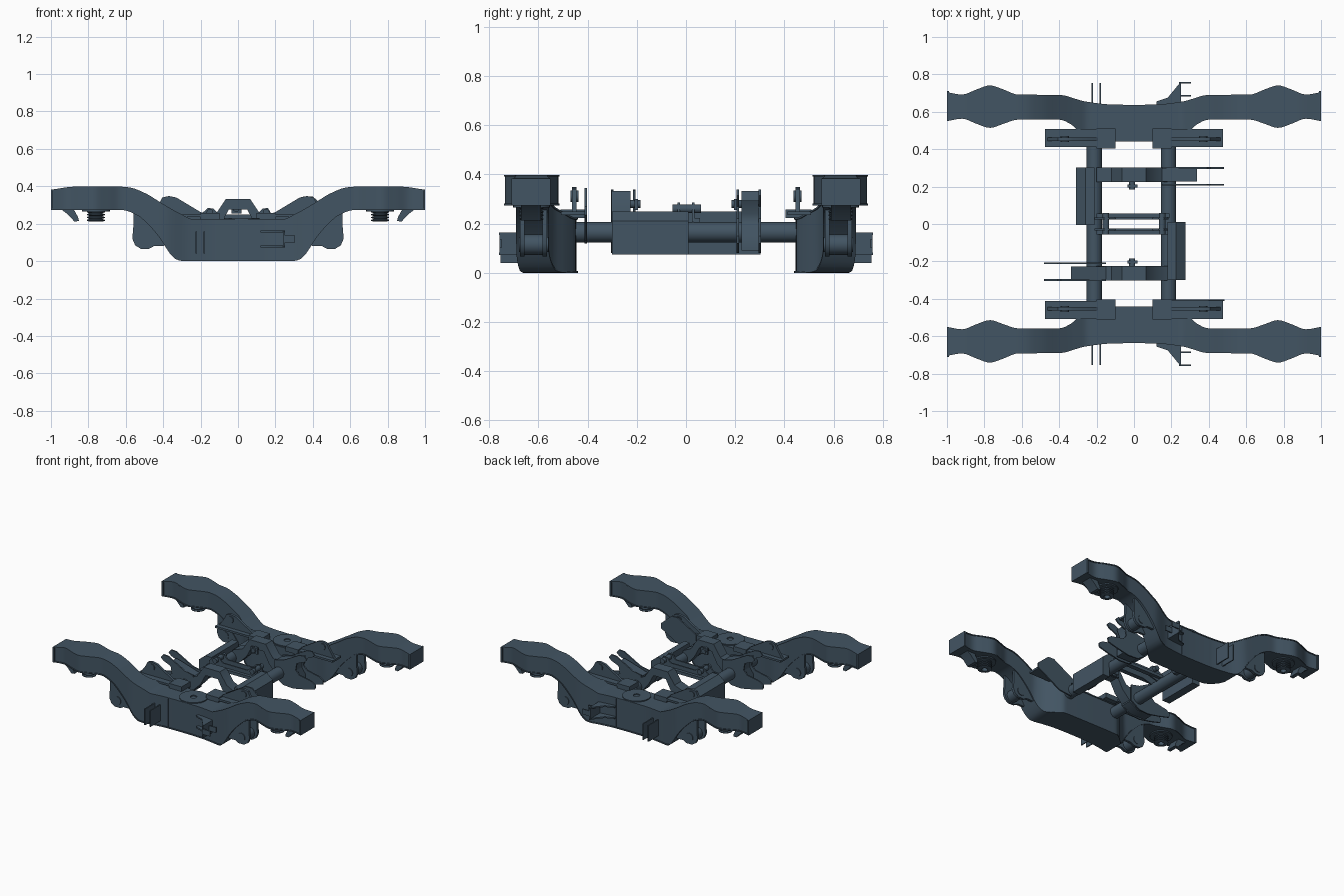
import bpy, math

if "Cube" in bpy.data.objects:
    bpy.data.objects.remove(bpy.data.objects["Cube"])

mat = bpy.data.materials.new("slate blue paint")
mat.diffuse_color = (0.055, 0.09, 0.125, 1)
mat.use_nodes = True
mat.node_tree.nodes["Principled BSDF"].inputs["Base Color"].default_value = mat.diffuse_color

ONE = [(1, 1)]
FRONT_BACK = [(1, 1), (1, -1)]
ALL = [(1, 1), (-1, 1), (1, -1), (-1, -1)]
TURN = [(1, 1), (-1, -1)]


def build(name, verts, faces, syms=ONE, angle=35):
    for i, (sx, sy) in enumerate(syms):
        me = bpy.data.meshes.new(name)
        flip = sx * sy < 0
        me.from_pydata([(x * sx, y * sy, z) for x, y, z in verts], [],
                       [f[::-1] if flip else f for f in faces])
        import bmesh
        bm = bmesh.new()
        bm.from_mesh(me)
        bmesh.ops.recalc_face_normals(bm, faces=bm.faces)
        bm.to_mesh(me)
        bm.free()
        for p in me.polygons:
            p.use_smooth = True
        me.set_sharp_from_angle(angle=math.radians(angle))
        me.materials.append(mat)
        ob = bpy.data.objects.new(f"{name}_{i + 1}", me)
        bpy.context.collection.objects.link(ob)


def prism(name, pts, axis, a, b, syms=ONE):
    """Extrude a 2D outline along an axis (y: xz outline, z: xy outline, x: yz outline)."""
    def put(p, t):
        return {'x': (t, p[0], p[1]), 'y': (p[0], t, p[1]), 'z': (p[0], p[1], t)}[axis]
    n = len(pts)
    v = [put(p, a) for p in pts] + [put(p, b) for p in pts]
    f = [list(range(n)), list(range(2 * n - 1, n - 1, -1))]
    f += [[i, (i + 1) % n, n + (i + 1) % n, n + i] for i in range(n)]
    build(name, v, f, syms)


def box(name, x0, x1, y0, y1, z0, z1, syms=ONE):
    prism(name, [(x0, y0), (x1, y0), (x1, y1), (x0, y1)], 'z', z0, z1, syms)


def disc(cx, cy, r, n=24):
    return [(cx + r * math.cos(2 * math.pi * (i + .5) / n),
             cy + r * math.sin(2 * math.pi * (i + .5) / n)) for i in range(n)]


def lathe(name, cx, cy, prof, syms, n=24):
    """Closed (r, z) loop revolved around a vertical axis."""
    m = len(prof)
    v = [(cx + r * math.cos(2 * math.pi * i / n), cy + r * math.sin(2 * math.pi * i / n), z)
         for i in range(n) for r, z in prof]
    f = [[i * m + j, i * m + (j + 1) % m, (i + 1) % n * m + (j + 1) % m, (i + 1) % n * m + j]
         for i in range(n) for j in range(m)]
    build(name, v, f, syms)


def curve(pts, x):
    """Smooth interpolation without overshoot."""
    d = [(q[1] - p[1]) / (q[0] - p[0]) for p, q in zip(pts, pts[1:])]
    s = [0] + [2 * a * b / (a + b) if a * b > 0 else 0 for a, b in zip(d, d[1:])] + [d[-1]]
    for i in range(len(d)):
        (x0, y0), (x1, y1) = pts[i], pts[i + 1]
        if x <= x1 + 1e-9:
            h, t = x1 - x0, (x - x0) / (x1 - x0)
            return (y0 * (1 + 2 * t) * (1 - t) ** 2 + s[i] * h * t * (1 - t) ** 2
                    + y1 * t * t * (3 - 2 * t) + s[i + 1] * h * t * t * (t - 1))


TOP = [(0, .222), (.24, .222), (.3, .247), (.4, .303), (.5, .363), (.58, .392), (.63, .396), (.87, .396), (1, .38)]
BOT = [(0, .004), (.29, .004), (.33, .013), (.36, .04), (.42, .13), (.48, .2), (.54, .25), (.62, .277), (1, .277)]
OUT = [(0, .632), (.12, .634), (.26, .65), (.4, .685), (.62, .687), (.7, .715), (.77, .736), (.84, .715), (.92, .687), (1, .7)]
INN = [(0, .445), (.22, .447), (.28, .485), (.34, .54), (.4, .563), (.62, .563), (.7, .54), (.77, .519), (.84, .54), (.92, .568), (1, .555)]
N = 120


def loft(name, low, high, grow):
    v, f = [], []
    for i in range(N + 1):
        x = -1 + 2 * i / N
        a = abs(x)
        y0, y1, z0, z1 = curve(INN, a) - grow, curve(OUT, a) + grow, low(a), high(a)
        v += [(x, y0, z0), (x, y1, z0), (x, y1, z1), (x, y0, z1)]
    for i in range(N):
        f += [[4 * i + j, 4 * i + (j + 1) % 4, 4 * i + 4 + (j + 1) % 4, 4 * i + 4 + j] for j in range(4)]
    f += [[3, 2, 1, 0], [4 * N, 4 * N + 1, 4 * N + 2, 4 * N + 3]]
    build(name, v, f, FRONT_BACK)


# swan-neck side frames with top and bottom flange plates
loft("side_frame", lambda a: curve(BOT, a), lambda a: curve(TOP, a), 0)
loft("top_flange", lambda a: curve(TOP, a) - .005, lambda a: curve(TOP, a) + .002, .005)
loft("bottom_flange", lambda a: curve(BOT, a) - .004, lambda a: curve(BOT, a) + .004, .005)
box("end_plate", .988, 1, .55, .71, .275, .383, ALL)

# pivot pads on the side frames
lathe("pivot_pad", .02, .54, [(.022, .215), (.096, .215), (.096, .231), (.022, .231)], FRONT_BACK, 16)

# coil springs and hooks under the arms
coil = [(.02, .28), (.05, .28)]
for k in range(4):
    z = .27 - k * .015
    coil += [(.036, z), (.048, z - .004), (.048, z - .009), (.036, z - .013)]
coil += [(.02, .212)]
lathe("spring", .76, .628, coil, ALL)
lathe("spring_seat", .76, .628, [(.001, .265), (.075, .265), (.075, .28), (.001, .28)], ALL)
prism("arm_hook", [(.95, .28), (.91, .25), (.875, .212), (.85, .214), (.855, .235), (.88, .28)],
      'y', .59, .67, ALL)

# axle-guide brackets below the slopes
plate = [(.36, .1), (.4, .08), (.45, .08), (.475, .066), (.52, .066), (.55, .085), (.565, .12),
         (.56, .18), (.56, .26), (.45, .26), (.36, .16)]
for y in (.565, .657):
    prism("guide_bracket", plate, 'y', y, y + .018, ALL)
prism("guide_bush", disc(.5, .115, .042), 'y', .575, .665, ALL)
prism("guide_bush_cap", disc(.5, .115, .03), 'y', .56, .68, ALL)

# cross tubes
for x in (-.212, .185):
    prism("cross_tube", disc(x, .165, .041, 32), 'y', -.5, .5)

# side boxes on the tubes
prism("tube_box", [(.22, .075), (.275, .075), (.275, .21), (.225, .25), (.18, .25), (.18, .2), (.22, .18)],
      'y', -.3, .01, ONE)
prism("tube_box_rear", [(-.25, .075), (-.31, .075), (-.31, .21), (-.26, .25), (-.21, .25), (-.21, .2), (-.25, .18)],
      'y', -.005, .303, ONE)

# arched motor beams between tubes
arch = [(-.2, .14), (-.2, .22), (-.12, .25), (-.065, .332), (.065, .332), (.12, .25), (.18, .22),
        (.18, .14), (.14, .14), (.09, .2), (.05, .275), (-.05, .275), (-.09, .2), (-.15, .14)]
prism("motor_beam", arch, 'y', .225, .303, FRONT_BACK)
box("beam_lug", -.035, .02, .196, .21, .255, .3, FRONT_BACK)
prism("beam_lug_pin", disc(-.01, .28, .017, 12), 'y', .185, .23, FRONT_BACK)

# forked motor arms, one each way
fork = [(.15, .13), (.15, .25), (.22, .265), (.35, .335), (.39, .338), (.41, .315), (.39, .295), (.33, .27),
        (.32, .22), (.35, .19), (.45, .17), (.48, .15), (.475, .12), (.4, .1), (.3, .08), (.22, .085)]
for y in (.205, .295):
    prism("motor_fork", fork, 'y', y, y + .01, TURN)
prism("fork_web", [(.15, .13), (.15, .24), (.3, .285), (.338, .295), (.31, .24), (.31, .2), (.338, .16),
                   (.338, .09), (.22, .09)], 'y', .226, .3, TURN)

# brake brackets: shelf with upright gusset
box("brake_shelf", .2, .475, .412, .508, .236, .25, ALL)
box("brake_shelf_root", .098, .2, .405, .51, .222, .258, ALL)
gusset = [(.17, .245), (.2, .262), (.33, .34), (.37, .348), (.405, .34), (.42, .31), (.465, .245)]
prism("brake_gusset", gusset, 'y', .445, .463, ALL)
prism("brake_gusset_hub", disc(.37, .312, .024, 16), 'y', .438, .47, ALL)
prism("side_gusset", [(.2, .12), (.2, .26), (.35, .345), (.4, .345), (.485, .27), (.485, .235), (.3, .13)],
      'y', -.413, -.403)

# centre link rods between the tubes
for y in (-.045, .045):
    box("link_bar", -.2, .19, y - .012, y + .012, .2, .222)
    prism("link_plate", [(-.21, .17), (-.21, .24), (-.16, .285), (-.13, .28), (-.1, .25), (.1, .25),
                         (.13, .28), (.16, .285), (.185, .24), (.185, .17), (.1, .2), (-.1, .2)],
          'y', y * .65 - .005, y * .65 + .005)
for x in (-.15, .15):
    prism("link_pin", disc(x, .26, .018, 16), 'y', -.055, .06)

# outer lugs: pair of thin plates and a channel bracket
for x in (-.224, -.18):
    box("outer_fin", x - .004, x + .004, .62, .755, .04, .158, FRONT_BACK)
wing = [(.12, .62), (.12, .655), (.18, .675), (.25, .76), (.25, .62)]
for z in (.073, .153):
    prism("channel_wing", wing, 'z', z, z + .01, FRONT_BACK)
box("channel_back", .24, .25, .64, .758, .075, .16, FRONT_BACK)
box("channel_lip", .25, .305, .75, .759, .1, .138, FRONT_BACK)
box("channel_lip_inner", .25, .305, .682, .69, .1, .138, FRONT_BACK)
# raised edge strips on the outer face
for x in (-.12, .12):
    box("edge_strip", x - .003, x + .003, .628, .638, .005, .222, FRONT_BACK)
